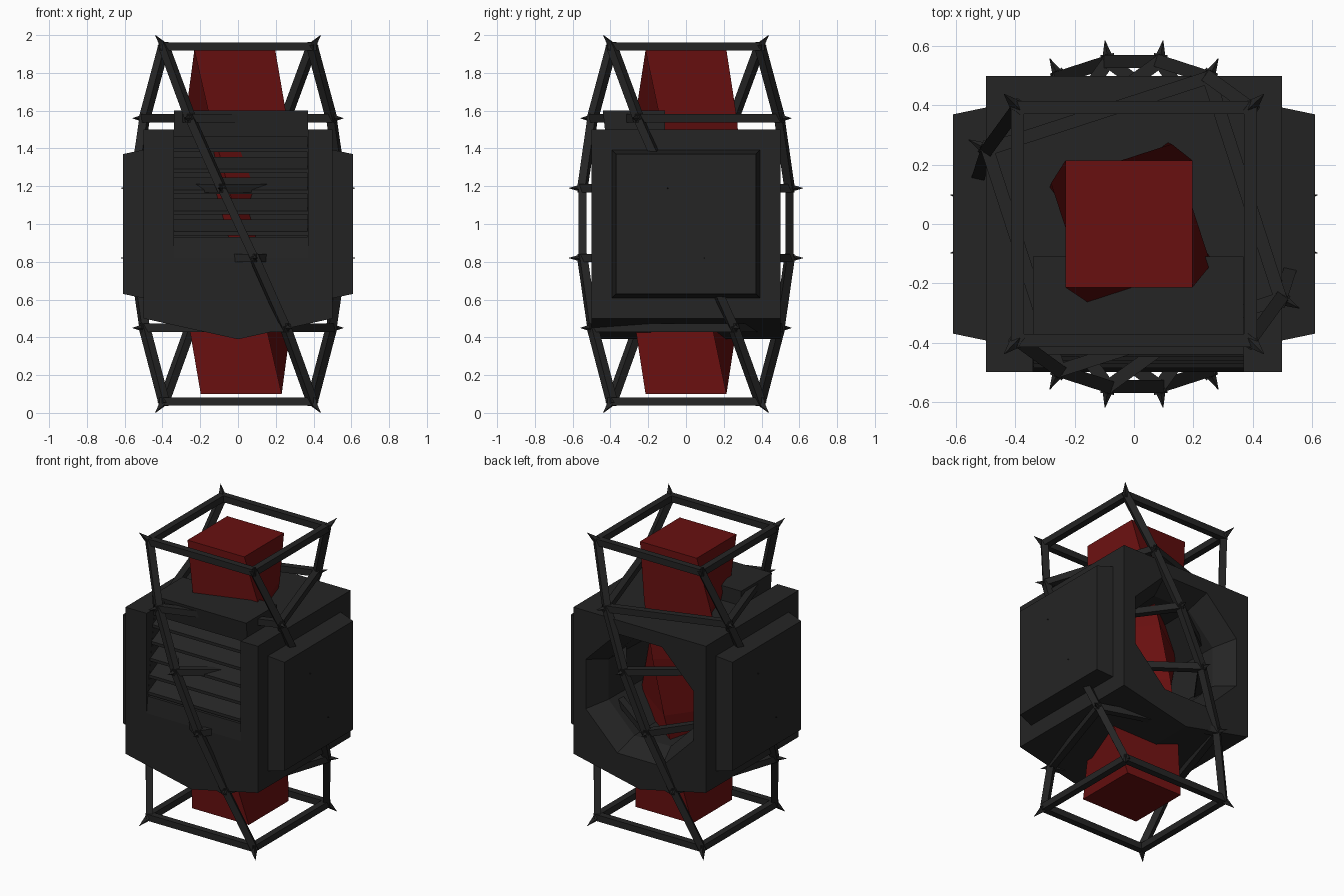
import bpy, bmesh
from math import pi, cos, sin, radians, sqrt
from mathutils import Vector, Matrix

if "Cube" in bpy.data.objects:
    bpy.data.objects.remove(bpy.data.objects["Cube"])


def material(name, col):
    m = bpy.data.materials.new(name)
    m.diffuse_color = (*col, 1)
    m.use_nodes = True
    m.node_tree.nodes["Principled BSDF"].inputs["Base Color"].default_value = m.diffuse_color
    return m


DARK = material("dark_metal", (0.018, 0.018, 0.018))
RED = material("red_core", (0.14, 0.005, 0.005))


def finish(bm, name, mat=DARK):
    bmesh.ops.recalc_face_normals(bm, faces=bm.faces)
    me = bpy.data.meshes.new(name)
    bm.to_mesh(me)
    bm.free()
    ob = bpy.data.objects.new(name, me)
    bpy.context.collection.objects.link(ob)
    me.materials.append(mat)
    return ob


def loft(bm, rings):
    """Skin closed rings of points and cap both ends."""
    vs = [[bm.verts.new(p) for p in r] for r in rings]
    n = len(vs[0])
    for a, b in zip(vs, vs[1:]):
        for i in range(n):
            j = (i + 1) % n
            bm.faces.new((a[i], a[j], b[j], b[i]))
    bm.faces.new(vs[0][::-1])
    bm.faces.new(vs[-1])


def loft_object(name, rings, mat=DARK):
    bm = bmesh.new()
    loft(bm, rings)
    return finish(bm, name, mat)


def yz_prism(profile, x0, x1):
    return [[(x, y, z) for y, z in profile] for x in (x0, x1)]


def cut(ob, cutter):
    cutter.hide_render = True
    cutter.hide_viewport = True
    m = ob.modifiers.new(cutter.name, 'BOOLEAN')
    m.operation, m.solver, m.object = 'DIFFERENCE', 'EXACT', cutter


def twisted(r, z, deg):
    a0 = radians(45 + deg)
    return [Vector((r * cos(a0 + k * pi / 2), r * sin(a0 + k * pi / 2), z)) for k in range(4)]


# main housing with V-shaped underside
outline = [(-.5, .5), (0, .39), (.5, .5), (.5, 1.5), (-.5, 1.5)]
body = loft_object("housing", [[(x, y, z) for x, z in outline] for y in (-.5, .5)])

# slanted vent recess and opening on the front
VX0, VX1 = -.34, .37
cut(body, loft_object("recess_cutter", yz_prism(
    [(-.6, .82), (-.5, .82), (-.42, 1.46), (-.42, 1.7), (-.6, 1.7)], VX0, VX1)))
cut(body, loft_object("vent_cutter", yz_prism(
    [(-.6, .93), (-.2, .93), (-.2, 1.46), (-.6, 1.46)], VX0 + .001, VX1 - .001)))


# tapered octagonal port on the back
def octagon(r, y):
    return [(r * cos(k * pi / 4 + pi / 8), y, 1 + r * sin(k * pi / 4 + pi / 8)) for k in range(8)]


cut(body, loft_object("port_cutter", [octagon(.442, .52), octagon(.44, .5), octagon(.36, .36),
                                      octagon(.34, -.15)]))

# raised vent hood and slats
loft_object("vent_hood", yz_prism([(-.44, 1.6), (-.425, 1.46), (-.11, 1.46), (-.11, 1.6)], VX0, VX1))
for i in range(5):
    z = .94 + .11 * i
    y = -.485 + (z - .94) * .11
    loft_object(f"vent_slat_{i + 1}", yz_prism(
        [(y, z), (y, z + .02), (y + .13, z + .085), (y + .13, z + .065)], VX0, VX1))

# tapered side plates
for name, s in (("left", -1), ("right", 1)):
    loft_object(f"{name}_side_plate", [
        [(s * x, sy * h, 1 + sz * h) for sy, sz in ((-1, -1), (1, -1), (1, 1), (-1, 1))]
        for x, h in ((.49, .395), (.61, .37))])

# twisted square core
core = []
for i in range(6):
    shift = Vector((-.017 + .034 * i / 5, 0, 0))
    core.append([p + shift for p in twisted(.303, 1.92 - i * .364, 18 * i)])
loft_object("twisted_core", core, RED)

# twisted cage: rings, posts and corner thorns
bm = bmesh.new()


def bar(a, b, r=.031):
    d = (b - a).normalized()
    mid = (a + b) / 2
    out = Vector((mid.x, mid.y, 0))
    u = (out - d * out.dot(d)).normalized()
    v = d.cross(u)
    h = r / sqrt(2)
    sq = [u * (sx * h) + v * (sy * h) for sx, sy in ((-1, -1), (1, -1), (1, 1), (-1, 1))]
    loft(bm, [[p + o for o in sq] for p in (a - d * .015, b + d * .015)])


def thorn(p, d, length, r=.022):
    d = d.normalized()
    m = Matrix.Translation(p + d * length / 2) @ d.to_track_quat('Z', 'Y').to_matrix().to_4x4()
    bmesh.ops.create_cone(bm, cap_ends=True, segments=4, radius1=r, radius2=.001,
                          depth=length, matrix=m)


levels = [1.94, 1.56, 1.19, .82, .45, .06]
rings = [twisted(.555, z, 18 * i) for i, z in enumerate(levels)]
for i, ring in enumerate(rings):
    for k in range(4):
        p = ring[k]
        bar(p, ring[(k + 1) % 4])
        if i < 5:
            bar(p, rings[i + 1][k])
        out = Vector((p.x, p.y, 0)).normalized()
        if i in (0, 5):
            tip = out * .62 + Vector((0, 0, 2 if i == 0 else 0))
            thorn(p, tip - p, (tip - p).length, .026)
        else:
            thorn(p, out, .072)
finish(bm, "twisted_cage")
